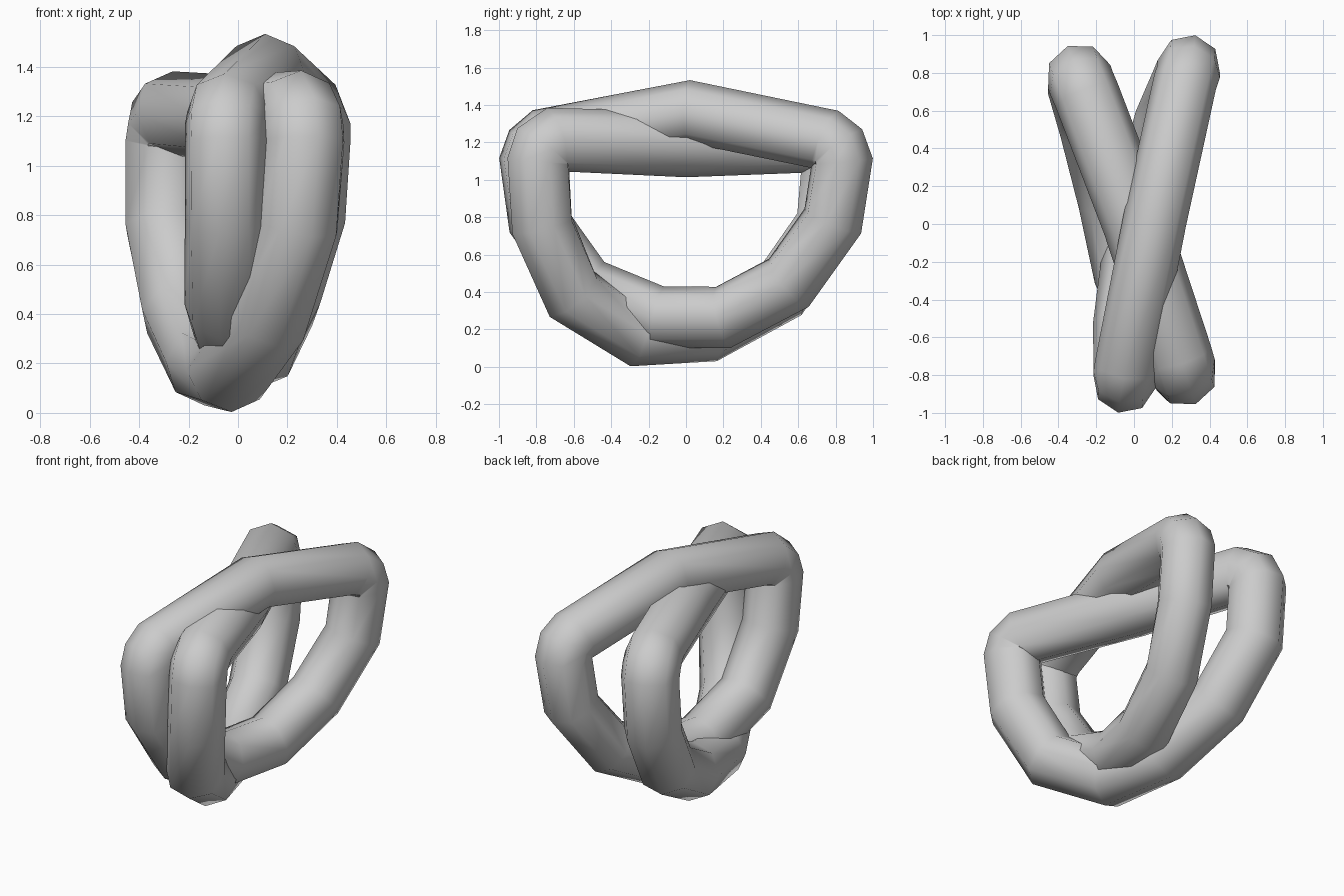
import bpy, bmesh, math
from mathutils import Vector

if "Cube" in bpy.data.objects:
    bpy.data.objects.remove(bpy.data.objects["Cube"])

SIDES = 8


def tube_ring(name, path, radius, side):
    """Closed octagonal tube swept along a loop of centre points."""
    pts = [Vector(p) for p in path]
    n = len(pts)
    bm = bmesh.new()
    rings = []
    for i, p in enumerate(pts):
        a = (p - pts[i - 1]).normalized()
        b = (pts[(i + 1) % n] - p).normalized()
        t = (a + b).normalized()
        out = Vector(side).cross(t).normalized()
        s = t.cross(out)
        rings.append([bm.verts.new(p + radius * (out * math.cos(2 * math.pi * k / SIDES)
                                                 + s * math.sin(2 * math.pi * k / SIDES)))
                      for k in range(SIDES)])
    for i in range(n):
        r, q = rings[i], rings[(i + 1) % n]
        for k in range(SIDES):
            j = (k + 1) % SIDES
            bm.faces.new((r[k], r[j], q[j], q[k]))
    bmesh.ops.recalc_face_normals(bm, faces=bm.faces)
    me = bpy.data.meshes.new(name)
    bm.to_mesh(me)
    bm.free()
    ob = bpy.data.objects.new(name, me)
    bpy.context.collection.objects.link(ob)
    bpy.ops.object.select_all(action='DESELECT')
    ob.select_set(True)
    bpy.context.view_layer.objects.active = ob
    bpy.ops.object.shade_smooth_by_angle(angle=math.radians(50))
    return ob


# Upper ring: peaks in the middle of its top bar
tube_ring("upper_ring", [
    (0.11, 0.02, 1.365),
    (0.27, 0.75, 1.215), (0.29, 0.81, 1.17), (0.29, 0.835, 1.10),
    (0.27, 0.785, 0.78), (0.17, 0.55, 0.45), (0.08, 0.20, 0.265),
    (0.00, -0.15, 0.265), (-0.05, -0.54, 0.43), (-0.05, -0.79, 0.78),
    (-0.05, -0.835, 1.10), (-0.05, -0.81, 1.17), (-0.04, -0.75, 1.22)],
    0.168, (0.98, -0.2, 0))

# Lower ring: dips in the middle of its top bar and crosses under the other
tube_ring("lower_ring", [
    (0.01, 0.0, 1.19),
    (-0.25, 0.68, 1.21), (-0.28, 0.75, 1.17), (-0.29, 0.78, 1.10),
    (-0.29, 0.75, 0.76), (-0.22, 0.51, 0.41), (-0.12, 0.12, 0.20),
    (-0.04, -0.26, 0.175), (0.12, -0.61, 0.39), (0.24, -0.77, 0.76),
    (0.265, -0.79, 1.10), (0.26, -0.77, 1.17), (0.24, -0.70, 1.215)],
    0.176, (0.94, 0.35, 0))
